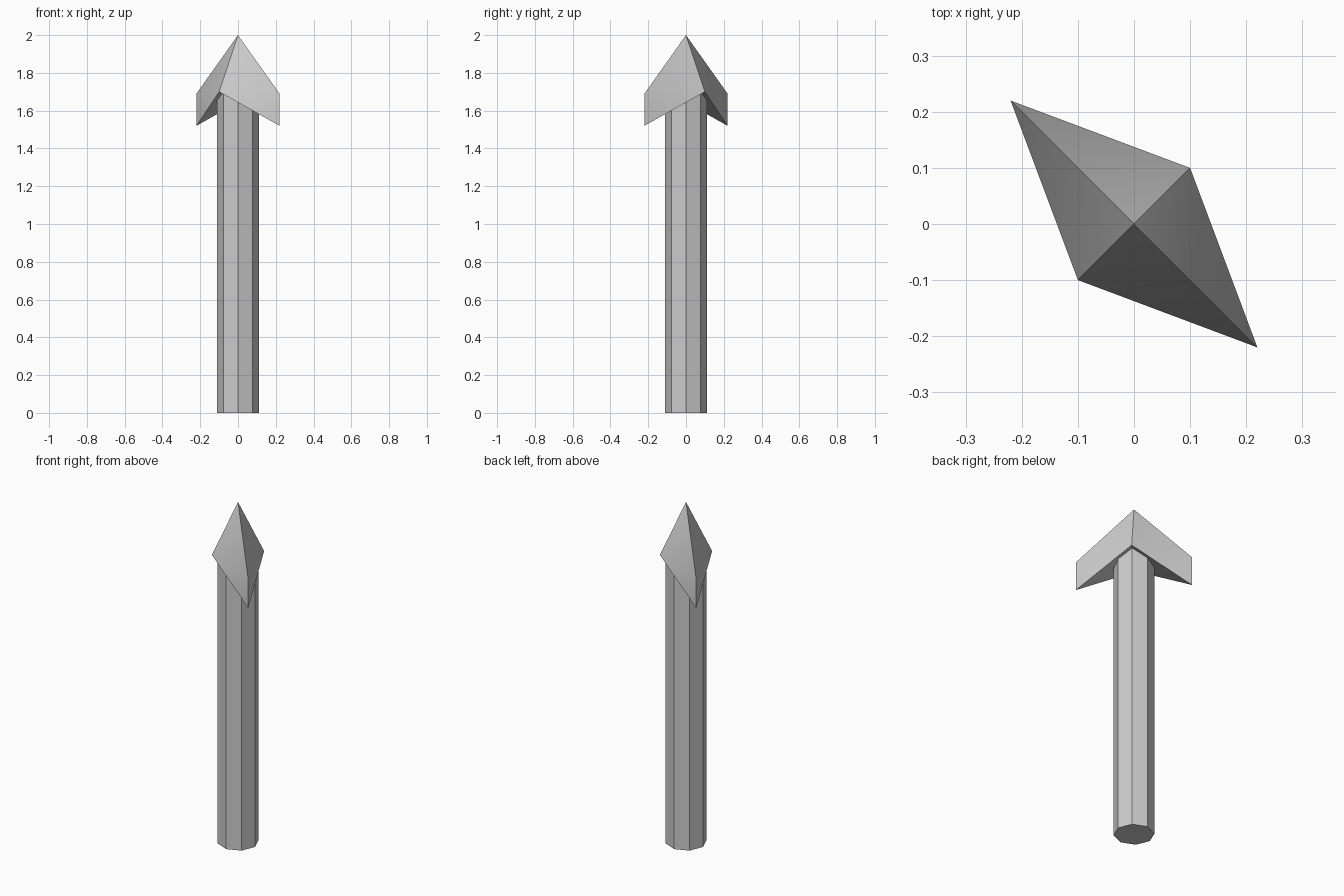
import bpy

if "Cube" in bpy.data.objects:
    bpy.data.objects.remove(bpy.data.objects["Cube"])

# Shaft: eight-sided rod with corners on the axes
SHAFT_TOP = 1.7
bpy.ops.mesh.primitive_cylinder_add(vertices=8, radius=0.11, depth=SHAFT_TOP,
                                    location=(0, 0, SHAFT_TOP / 2))
bpy.context.object.name = "shaft"

# Arrow head: pointed top, two narrow waist corners, two swept-back barbs
APEX, WAIST_A, WAIST_B = 0, 1, 2
verts = [(0, 0, 2.0), (0.1, 0.1, 1.7), (-0.1, -0.1, 1.7)]
faces = []
for s in (1, -1):
    top = len(verts)
    low = top + 1
    verts += [(s * 0.22, s * -0.22, 1.69), (s * 0.22, s * -0.22, 1.52)]
    a, b = (WAIST_A, WAIST_B) if s > 0 else (WAIST_B, WAIST_A)
    faces += [(APEX, top, a), (top, low, a),    # sides of the barb
              (APEX, b, top), (b, low, top),
              (a, low, b)]                      # underside
mesh = bpy.data.meshes.new("arrow_head")
mesh.from_pydata(verts, [], faces)
head = bpy.data.objects.new("arrow_head", mesh)
bpy.context.collection.objects.link(head)

# Soften the shallow folds, keep the main edges sharp
bpy.ops.object.select_all(action='DESELECT')
head.select_set(True)
bpy.context.view_layer.objects.active = head
bpy.ops.object.shade_smooth_by_angle()
